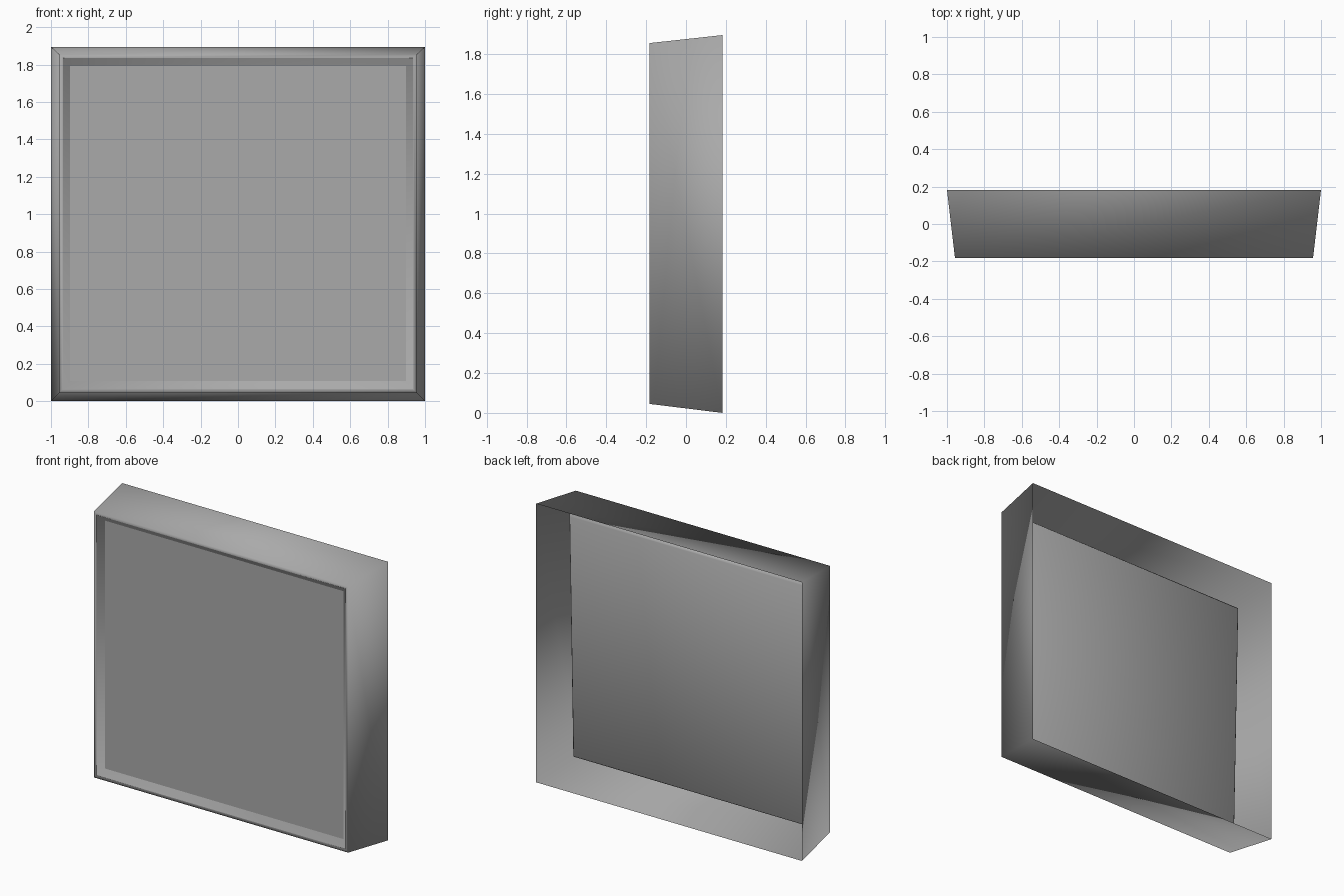
import bpy
import bmesh

cube = bpy.data.objects.get("Cube")
if cube:
    bpy.data.objects.remove(cube, do_unlink=True)

grey = bpy.data.materials.new("plain_grey")
grey.use_nodes = True
tone = (0.4, 0.4, 0.4, 1)
grey.diffuse_color = tone
grey.node_tree.nodes["Principled BSDF"].inputs["Base Color"].default_value = tone


def loop(half_width, low, high, y_low, y_high=None):
    """Upright rectangle, which may lean between its lower and upper edge."""
    y_high = y_low if y_high is None else y_high
    return [(-half_width, y_low, low), (half_width, y_low, low),
            (half_width, y_high, high), (-half_width, y_high, high)]


def loft(name, loops, cap_start=False, cap_end=False, smooth=True):
    """Join rectangles in order, from the back round to the front."""
    bm = bmesh.new()
    rings = [[bm.verts.new(p) for p in ring] for ring in loops]
    for a, b in zip(rings, rings[1:]):
        for i in range(4):
            j = (i + 1) % 4
            bm.faces.new((a[i], a[j], b[j], b[i]))
    if cap_start:
        bm.faces.new(rings[0][::-1])
    if cap_end:
        bm.faces.new(rings[-1])
    for f in bm.faces:
        f.smooth = smooth
    mesh = bpy.data.meshes.new(name)
    bm.to_mesh(mesh)
    bm.free()
    mesh.materials.append(grey)
    obj = bpy.data.objects.new(name, mesh)
    bpy.context.collection.objects.link(obj)
    return obj


back_rim = loop(1.0, 0, 1.895, 0.183)
front_rim = loop(0.957, 0.045, 1.855, -0.183)
bezel_edge = loop(0.936, 0.065, 1.835, -0.183)
screen_edge = loop(0.897, 0.107, 1.793, -0.147)
panel_crown = loop(0.89, 0.113, 1.757, -0.066, -0.024)
panel_rim = loop(0.9, 0.103, 1.768, -0.075, -0.033)

# Tapered casing: inside walls, back rim, outside walls and narrow front bezel
loft("back_lining", [bezel_edge, back_rim])
loft("casing", [back_rim, front_rim, bezel_edge])
# Sloping recess around the screen
loft("screen_recess", [bezel_edge, screen_edge])
# Flat screen
loft("screen", [screen_edge], cap_end=True, smooth=False)
# Leaning block behind the screen, with a chamfered back edge
loft("back_panel", [panel_crown, panel_rim, screen_edge], cap_start=True)
